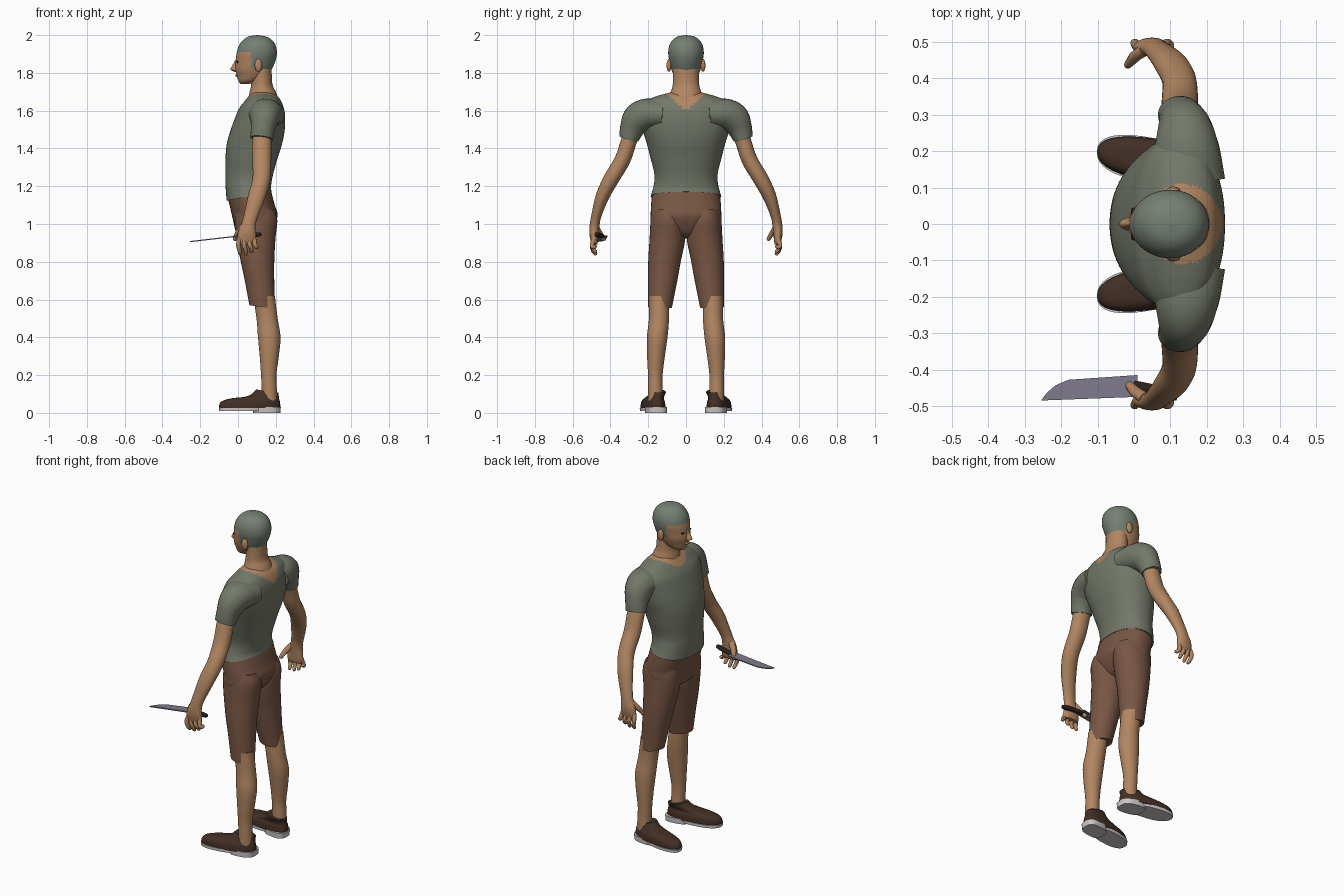
import bpy, bmesh, math
from mathutils import Vector

cube = bpy.data.objects.get("Cube")
if cube:
    bpy.data.objects.remove(cube, do_unlink=True)


def material(name, *rgb):
    lin = [((c / 255 + 0.055) / 1.055) ** 2.4 for c in rgb] + [1]
    m = bpy.data.materials.new(name)
    m.use_nodes = True
    m.diffuse_color = lin
    bsdf = next(n for n in m.node_tree.nodes if n.type == 'BSDF_PRINCIPLED')
    bsdf.inputs["Base Color"].default_value = lin
    bsdf.inputs["Roughness"].default_value = 0.8
    return m


SKIN = material("skin", 178, 134, 98)
SHIRT = material("shirt_green", 116, 121, 106)
HAIR = material("hair_grey_green", 118, 128, 116)
SHORTS = material("shorts_brown", 120, 86, 68)
LEATHER = material("shoe_leather", 66, 47, 37)
SOLE = material("sole_white", 205, 200, 200)
STEEL = material("blade_steel", 128, 122, 140)
DARK = material("dark_brown", 44, 32, 28)


def smooth_rows(rows, steps):
    """Catmull-Rom interpolation through rows of numbers."""
    out = []
    for i in range(len(rows) - 1):
        p0, p1, p2 = rows[max(i - 1, 0)], rows[i], rows[i + 1]
        p3 = rows[min(i + 2, len(rows) - 1)]
        for k in range(steps):
            t = k / steps
            out.append([b + 0.5 * t * (c - a + t * (2 * a - 5 * b + 4 * c - d + t * (3 * (b - c) + d - a)))
                        for a, b, c, d in zip(p0, p1, p2, p3)])
    return out + [list(rows[-1])]


def skin_rings(name, rings, mats, rule=None, flip=1, angle=50):
    bm = bmesh.new()
    loops = [[bm.verts.new((p.x, p.y * flip, p.z)) for p in ring] for ring in rings]
    n = len(loops[0])
    for a, b in zip(loops, loops[1:]):
        for i in range(n):
            bm.faces.new((a[i], a[(i + 1) % n], b[(i + 1) % n], b[i]))
    bm.faces.new(loops[0])
    bm.faces.new(loops[-1])
    bmesh.ops.recalc_face_normals(bm, faces=bm.faces)
    for f in bm.faces:
        f.smooth = True
        if rule:
            f.material_index = int(rule(f.calc_center_median()))
    me = bpy.data.meshes.new(name)
    bm.to_mesh(me)
    bm.free()
    for m in mats:
        me.materials.append(m)
    me.set_sharp_from_angle(angle=math.radians(angle))
    ob = bpy.data.objects.new(name, me)
    bpy.context.collection.objects.link(ob)
    return ob


def loft(name, rows, mats, rule=None, flip=1, n=32, power=2.0, steps=5, skew=0):
    """Stack of level outlines; row = x0, x1, y0, y1, z, tilt."""
    rings = []
    for x0, x1, y0, y1, z, tilt in smooth_rows(rows, steps):
        ring = []
        for i in range(n):
            a = math.tau * i / n
            c, s = math.cos(a), math.sin(a)
            dx = math.copysign(abs(c) ** (2 / power), c) * (x1 - x0) / 2
            dy = math.copysign(abs(s) ** (2 / power), s) * (y1 - y0) / 2
            x = (x0 + x1) / 2 + dx
            ring.append(Vector((x, (y0 + y1) / 2 + dy + skew * (0.06 - x), z + tilt * dx)))
        rings.append(ring)
    return skin_rings(name, rings, mats, rule, flip)


def centred(rows):
    """Rows x0, x1, half width, z become level outlines about y = 0."""
    return [(a, b, -w, w, z, 0) for a, b, w, z in rows]


def tube(name, rows, mat, flip=1, n=24, steps=5, side=(1, 0, 0)):
    """Limb along a path; row = x, y, z, radius along side, other radius."""
    pts = smooth_rows(rows, steps)
    rings = []
    for i, (x, y, z, r1, r2) in enumerate(pts):
        t = (Vector(pts[min(i + 1, len(pts) - 1)][:3]) - Vector(pts[max(i - 1, 0)][:3])).normalized()
        u = Vector(side)
        u = (u - t * u.dot(t)).normalized()
        v = t.cross(u)
        rings.append([Vector((x, y, z)) + u * r1 * math.cos(math.tau * k / n)
                      + v * r2 * math.sin(math.tau * k / n) for k in range(n)])
    return skin_rings(name, rings, [mat], flip=flip)


def ball(name, loc, size, mat):
    bpy.ops.mesh.primitive_uv_sphere_add(segments=16, ring_count=10, location=loc)
    ob = bpy.context.object
    ob.name = name
    ob.scale = size
    ob.data.materials.append(mat)
    bpy.ops.object.shade_smooth()


# Shirt body, with a round neckline showing skin
torso = centred([(-.066, .175, .172, 1.2), (-.067, .185, .167, 1.26), (-.066, .21, .188, 1.35),
                 (-.06, .232, .206, 1.42), (-.045, .245, .224, 1.48), (-.02, .25, .24, 1.55),
                 (.005, .243, .245, 1.61), (.035, .228, .215, 1.65), (.055, .21, .16, 1.675),
                 (.075, .18, .09, 1.695)])
torso.insert(0, (-.06, .178, -.187, .187, 1.147, .2))
loft("shirt_body", torso, [SHIRT, SKIN],
     lambda c: c.z > 1.57 and (c.x - .135) ** 2 + c.y ** 2 < .0117, n=80, power=2.15, steps=8)

# Neck and head
loft("neck", centred([(.05, .225, .105, 1.62), (.055, .215, .095, 1.66), (.062, .2, .08, 1.7),
                      (.07, .182, .07, 1.74), (.07, .178, .068, 1.82)]), [SKIN])


def is_hair(c):
    line = 1.908 if c.x < .07 else 1.83 if c.x < .1 else 1.87 if c.x < .125 else 1.785
    return c.z > line


loft("head", centred([(.015, .06, .022, 1.742), (.002, .11, .046, 1.757), (-.006, .16, .064, 1.785),
                      (-.014, .18, .078, 1.82), (-.012, .197, .087, 1.86), (-.008, .206, .094, 1.9),
                      (.003, .201, .09, 1.94), (.025, .182, .073, 1.972), (.055, .15, .045, 1.992),
                      (.098, .106, .004, 2.0)]), [SKIN, HAIR], is_hair, n=64, steps=8)
loft("nose", centred([(-.015, .02, .008, 1.805), (-.036, .02, .018, 1.813), (-.04, .02, .016, 1.822),
                      (-.024, .02, .01, 1.85), (-.012, .02, .008, 1.872)]), [SKIN], n=16)
ball("lips", (-.006, 0, 1.786), (.008, .024, .007), SKIN)
for s, label in ((1, "far"), (-1, "near")):
    ball(label + "_ear", (.108, s * .09, 1.84), (.02, .013, .034), SKIN)
    ball(label + "_eye", (-.001, s * .033, 1.858), (.008, .012, .006), DARK)

# Hips of the shorts
hips = centred([(-.045, .195, .185, 1.1), (-.033, .21, .187, 1.05), (-.022, .195, .187, 1.0),
                (-.008, .165, .16, .95), (.02, .13, .09, .925)])
hips.insert(0, (-.052, .174, -.18, .18, 1.155, .2))
loft("shorts_hips", hips, [SHORTS], n=48, power=2.2)

palm_x = (.008, .034, .06, .084)
for s, label in ((1, "far"), (-1, "near")):
    # Leg, shorts and shoe
    loft(label + "_shorts_leg", [(-.01, .19, .03, .175, 1.08, 0), (-.018, .208, .005, .187, 1.02, 0),
                                 (-.008, .198, .004, .193, .92, 0), (.015, .192, .028, .2, .8, 0),
                                 (.036, .192, .046, .201, .7, 0), (.06, .196, .074, .2, .56, -.15)],
         [SHORTS], flip=s)
    loft(label + "_leg", [(.08, .195, .09, .195, .62, 0), (.098, .21, .09, .196, .5, 0),
                          (.106, .225, .098, .207, .4, 0), (.115, .216, .112, .206, .3, 0),
                          (.122, .203, .124, .201, .2, 0), (.125, .206, .124, .201, .12, 0),
                          (.12, .208, .124, .201, .06, 0)], [SKIN], flip=s)
    loft(label + "_shoe", [(-.098, .222, .116, .234, .025, 0), (-.1, .224, .116, .234, .04, 0),
                           (-.085, .221, .12, .23, .062, 0), (-.03, .217, .127, .22, .078, 0),
                           (.06, .213, .122, .207, .1, .1), (.098, .211, .12, .2, .113, -.2)],
         [LEATHER], flip=s, power=2.4, skew=.14)
    loft(label + "_sole", [(-.1, .15, .115, .235, .01, 0), (-.102, .15, .114, .236, .027, 0)],
         [SOLE], flip=s, power=2.4, steps=1, skew=.14)
    loft(label + "_heel", [(.08, .224, .117, .227, 0, 0), (.08, .227, .115, .229, .032, 0)],
         [SOLE], flip=s, power=3, steps=1, skew=.14)

    # Sleeve, arm and hand
    tube(label + "_sleeve", [(.15, .12, 1.58, .1, .075), (.145, .205, 1.582, .09, .082),
                             (.14, .255, 1.555, .077, .083), (.132, .285, 1.505, .064, .066),
                             (.125, .302, 1.452, .06, .052)], SHIRT, s)
    tube(label + "_arm", [(.13, .27, 1.52, .05, .042), (.126, .302, 1.44, .051, .042),
                          (.126, .336, 1.34, .05, .042), (.124, .395, 1.24, .047, .041),
                          (.1, .441, 1.15, .046, .036), (.07, .473, 1.05, .038, .027),
                          (.057, .483, 1.0, .037, .026), (.048, .487, .955, .047, .025),
                          (.045, .485, .91, .05, .019), (.045, .483, .89, .042, .013)], SKIN, s)
    for i, x in enumerate(palm_x):
        tip = .835 + (0, 0, .012, .04)[i]
        tube(f"{label}_finger_{i + 1}", [(x, .486, .925, .012, .013), (x - .006 + i * .004, .497, .89, .012, .012),
                                         (x + i * .005, .492, .86 + i * .006, .011, .011),
                                         (x + .004 + i * .004, .478, tip + .006, .009, .009),
                                         (x + .004 + i * .004, .475, tip, .003, .003)], SKIN, s, n=12)
    tube(label + "_thumb", [(.03, .478, .99, .018, .016), (.005, .462, .96, .017, .015),
                            (-.01, .445, .935, .013, .012), (-.018, .436, .917, .01, .01),
                            (-.02, .434, .912, .003, .003)], SKIN, s, n=12)

# Knife held flat in the near hand
outline = [(.01, -.415), (-.18, -.428), (-.215, -.443), (-.24, -.464), (-.255, -.485), (.01, -.475)]
skin_rings("knife_blade", [[Vector((x, y, .936 + .115 * x + h)) for x, y in outline] for h in (-.003, .003)],
           [STEEL], angle=20)
tube("knife_handle", [(0, -.447, .936, .017, .011), (.05, -.455, .94, .015, .011),
                      (.1, -.468, .944, .016, .012), (.12, -.474, .945, .012, .009)], DARK, n=16, side=(0, 1, 0))
